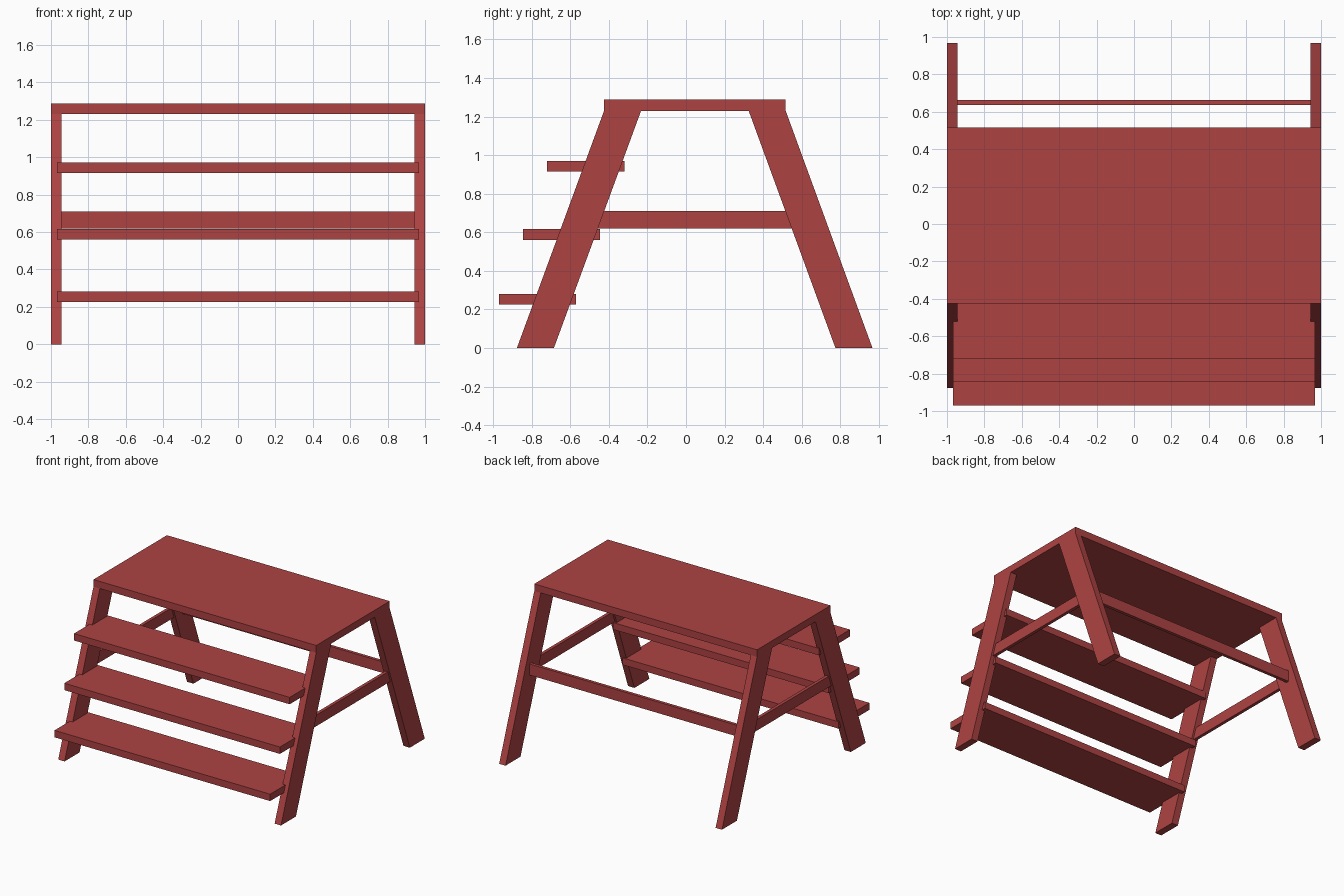
import bpy
import bmesh

cube = bpy.data.objects.get("Cube")
if cube:
    bpy.data.objects.remove(cube, do_unlink=True)

# Single red paint
red = bpy.data.materials.new("red_paint")
red.use_nodes = True
colour = (0.42, 0.055, 0.055, 1)
red.diffuse_color = colour
red.node_tree.nodes["Principled BSDF"].inputs["Base Color"].default_value = colour


def plank(name, profile, x0, x1):
    """Extrude a (y, z) profile along x from x0 to x1."""
    bm = bmesh.new()
    face = bm.faces.new([bm.verts.new((x0, y, z)) for y, z in profile])
    ext = bmesh.ops.extrude_face_region(bm, geom=[face])
    moved = [v for v in ext["geom"] if isinstance(v, bmesh.types.BMVert)]
    bmesh.ops.translate(bm, verts=moved, vec=(x1 - x0, 0, 0))
    bmesh.ops.recalc_face_normals(bm, faces=bm.faces)
    mesh = bpy.data.meshes.new(name)
    bm.to_mesh(mesh)
    bm.free()
    mesh.materials.append(red)
    obj = bpy.data.objects.new(name, mesh)
    bpy.context.collection.objects.link(obj)
    return obj


def box(y0, y1, z0, z1):
    return [(y0, z0), (y1, z0), (y1, z1), (y0, z1)]


TOP = 1.23
RAIL = (0.62, 0.71)

# Table top
plank("top_board", box(-0.425, 0.517, TOP, 1.288), -1, 1)

# Slanted legs and side rails, one set per side
front_leg = [(-0.877, 0), (-0.685, 0), (-0.233, TOP), (-0.425, TOP)]
back_leg = [(0.775, 0), (0.967, 0), (0.517, TOP), (0.325, TOP)]
side_rail = [(-0.50, RAIL[0]), (0.60, RAIL[0]), (0.57, RAIL[1]), (-0.47, RAIL[1])]
for side, s in (("left", 1), ("right", -1)):
    plank(side + "_front_leg", front_leg, s * 0.943, s)
    plank(side + "_back_leg", back_leg, s * 0.943, s)
    plank(side + "_side_rail", side_rail, s * 0.958, s * 0.984)

# Rail between the back legs
plank("back_rail", box(0.637, 0.663, *RAIL), -0.96, 0.96)

# Steps let into the front legs
for i, (y, z) in enumerate([(-0.97, 0.225), (-0.845, 0.56), (-0.72, 0.915)], 1):
    plank(f"step_{i}", box(y, y + 0.40, z, z + 0.056), -0.968, 0.968)
